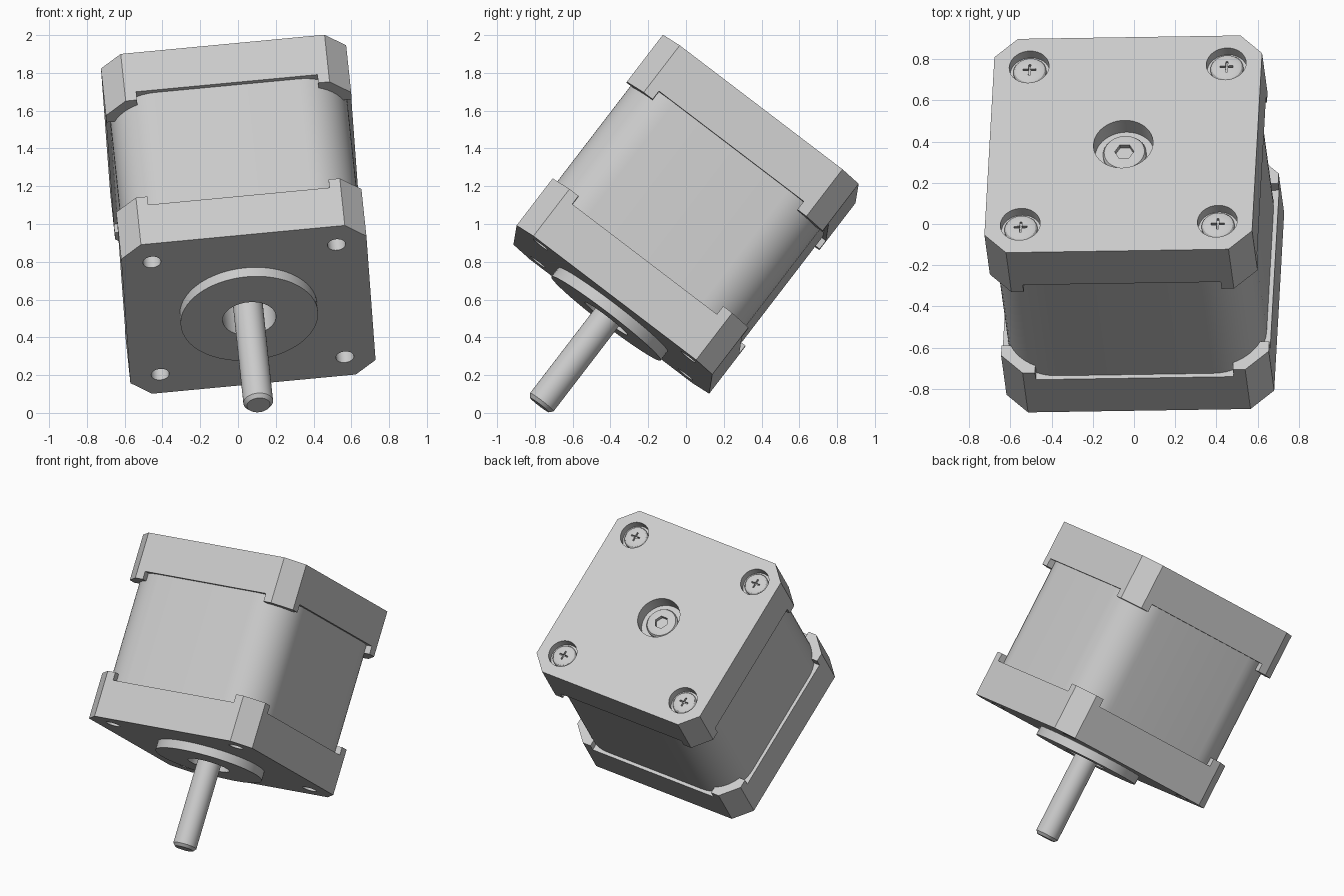
import bpy, bmesh
from math import cos, sin, pi, radians
from mathutils import Matrix, Vector

if "Cube" in bpy.data.objects:
    bpy.data.objects.remove(bpy.data.objects["Cube"])

grey = bpy.data.materials.new("plain grey")
grey.use_nodes = True
grey.diffuse_color = (0.6, 0.6, 0.6, 1)
grey.node_tree.nodes["Principled BSDF"].inputs["Base Color"].default_value = (0.6, 0.6, 0.6, 1)

# Motor frame: origin at the front plate centre, local z runs to the back
axis = Vector((-0.084, 0.607, 0.791)).normalized()
side = Vector((0.9955, 0.014, 0.092))
side = (side - axis * side.dot(axis)).normalized()
FRAME = Matrix((side, axis.cross(side), axis)).transposed().to_4x4()
FRAME.translation = (0.055, -0.387, 0.547)

HALF, CHAMFER, LENGTH = 0.652, 0.11, 1.277
PLATE, TAB = 0.26, 0.315
parts = []


def stack(name, rings):
    """Solid skinned through rings of equally many (x, y, z) points."""
    bm = bmesh.new()
    loops = [[bm.verts.new(p) for p in ring] for ring in rings]
    n = len(loops[0])
    for a, b in zip(loops, loops[1:]):
        for i in range(n):
            bm.faces.new((a[i], a[(i + 1) % n], b[(i + 1) % n], b[i]))
    bm.faces.new(loops[0])
    bm.faces.new(loops[-1])
    bmesh.ops.recalc_face_normals(bm, faces=bm.faces)
    mesh = bpy.data.meshes.new(name)
    bm.to_mesh(mesh)
    bm.free()
    mesh.materials.append(grey)
    ob = bpy.data.objects.new(name, mesh)
    bpy.context.collection.objects.link(ob)
    return ob


def turned(name, profile, x=0, y=0, n=48):
    """Round solid from (radius, z) pairs."""
    return stack(name, [[(x + r * cos(2 * pi * i / n), y + r * sin(2 * pi * i / n), z)
                         for i in range(n)] for r, z in profile])


def prism(name, outline, z0, z1):
    return stack(name, [[(x, y, z) for x, y in outline] for z in (z0, z1)])


def box(hx, hy, z0, z1, x=0, y=0):
    return prism("cutter", [(x - hx, y - hy), (x + hx, y - hy),
                            (x + hx, y + hy), (x - hx, y + hy)], z0, z1)


def combine(ob, tool, operation="DIFFERENCE"):
    bpy.context.view_layer.objects.active = ob
    mod = ob.modifiers.new("combine", "BOOLEAN")
    mod.operation, mod.solver, mod.object = operation, "EXACT", tool
    bpy.ops.object.modifier_apply(modifier=mod.name)
    bpy.data.objects.remove(tool)


def drill(ob, r, z0, z1, x=0, y=0, n=48):
    combine(ob, turned("cutter", [(r, z0), (r, z1)], x, y, n))


def corners(d):
    return [(sx * d, sy * d) for sx in (-1, 1) for sy in (-1, 1)]


def rounded_outline(half, r, steps):
    c = half - r
    pts = []
    for q, (sx, sy) in enumerate([(1, 1), (-1, 1), (-1, -1), (1, -1)]):
        for i in range(steps + 1):
            t = pi / 2 * (q + i / steps)
            pts.append((sx * c + r * cos(t), sy * c + r * sin(t)))
    return pts


def end_cap(name, z_face, direction):
    """Chamfered plate with a raised tab at each corner on its inner side."""
    a, b = HALF, HALF - CHAMFER
    outline = [(a, -b), (a, b), (b, a), (-b, a), (-a, b), (-a, -b), (-b, -a), (b, -a)]
    cap = prism(name, outline, z_face, z_face + direction * TAB)
    z0, z1 = sorted((z_face + direction * PLATE, z_face + direction * 0.5))
    for hx, hy in ((0.482, 1), (1, 0.482)):
        combine(cap, box(hx, hy, z0, z1))
    parts.append(cap)
    return cap


# Laminated middle body, slightly inset with round corners
parts.append(prism("middle_body", rounded_outline(0.63, 0.25, 12), 0.25, LENGTH - 0.25))

# Front cap with pilot boss, shaft bore and mounting holes
front = end_cap("front_cap", 0, 1)
combine(front, turned("boss", [(0.365, -0.06), (0.365, 0.05)], n=64), "UNION")
drill(front, 0.142, -0.2, 0.24)
for x, y in corners(0.491):
    drill(front, 0.048, -0.1, 0.14, x, y, 32)

# Back cap with centre recess and screw counterbores
back = end_cap("back_cap", LENGTH, -1)
drill(back, 0.145, LENGTH - 0.095, LENGTH + 0.1)
for x, y in corners(0.48):
    drill(back, 0.097, LENGTH - 0.055, LENGTH + 0.1, x, y)

# Output shaft with chamfered tip
parts.append(turned("shaft", [(0.062, -0.64), (0.079, -0.62), (0.079, 0.25)]))

# Rear button with hexagonal socket
top = LENGTH - 0.06
button = turned("rear_button", [(0.105, LENGTH - 0.1), (0.105, top - 0.015),
                                (0.098, top - 0.004), (0.085, top)])
drill(button, 0.047, top - 0.025, top + 0.1, n=6)
parts.append(button)

# Cross-head screws
top = LENGTH - 0.022
for i, (x, y) in enumerate(corners(0.48)):
    screw = turned(f"screw_{i + 1}", [(0.08, LENGTH - 0.06), (0.08, top - 0.016),
                                      (0.073, top - 0.006), (0.058, top)], x, y)
    for hx, hy in ((0.032, 0.005), (0.005, 0.032)):
        combine(screw, box(hx, hy, top - 0.015, top + 0.1, x, y))
    parts.append(screw)

# Shade and tilt every part into place
bpy.ops.object.select_all(action="DESELECT")
for ob in parts:
    ob.matrix_world = FRAME
    ob.select_set(True)
bpy.context.view_layer.objects.active = parts[0]
bpy.ops.object.shade_smooth_by_angle(angle=radians(25))
